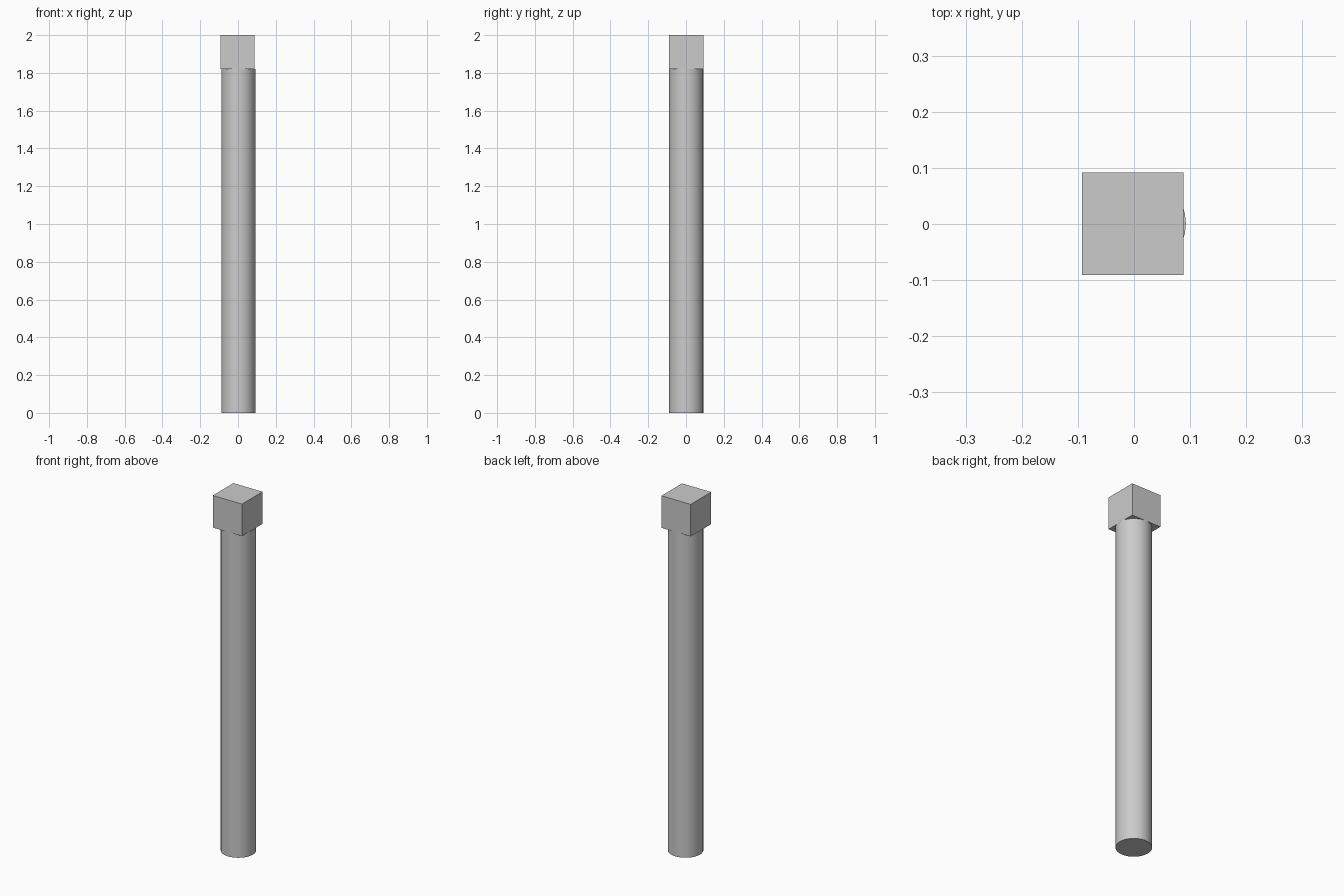
import bpy
import math

if "Cube" in bpy.data.objects:
    bpy.data.objects.remove(bpy.data.objects["Cube"])

# Round shaft
bpy.ops.mesh.primitive_cylinder_add(vertices=32, radius=0.0905, depth=1.82,
                                    location=(0.002, 0.001, 0.91))
shaft = bpy.context.object
shaft.name = "shaft"
bpy.ops.object.shade_smooth_by_angle(angle=math.radians(30))

# Square cap, slightly off-centre on the shaft
bpy.ops.mesh.primitive_cube_add(size=1, location=(-0.0025, 0.0005, 1.91))
cap = bpy.context.object
cap.name = "square_cap"
cap.scale = (0.181, 0.182, 0.18)
bpy.ops.object.transform_apply(location=False, rotation=False, scale=True)
